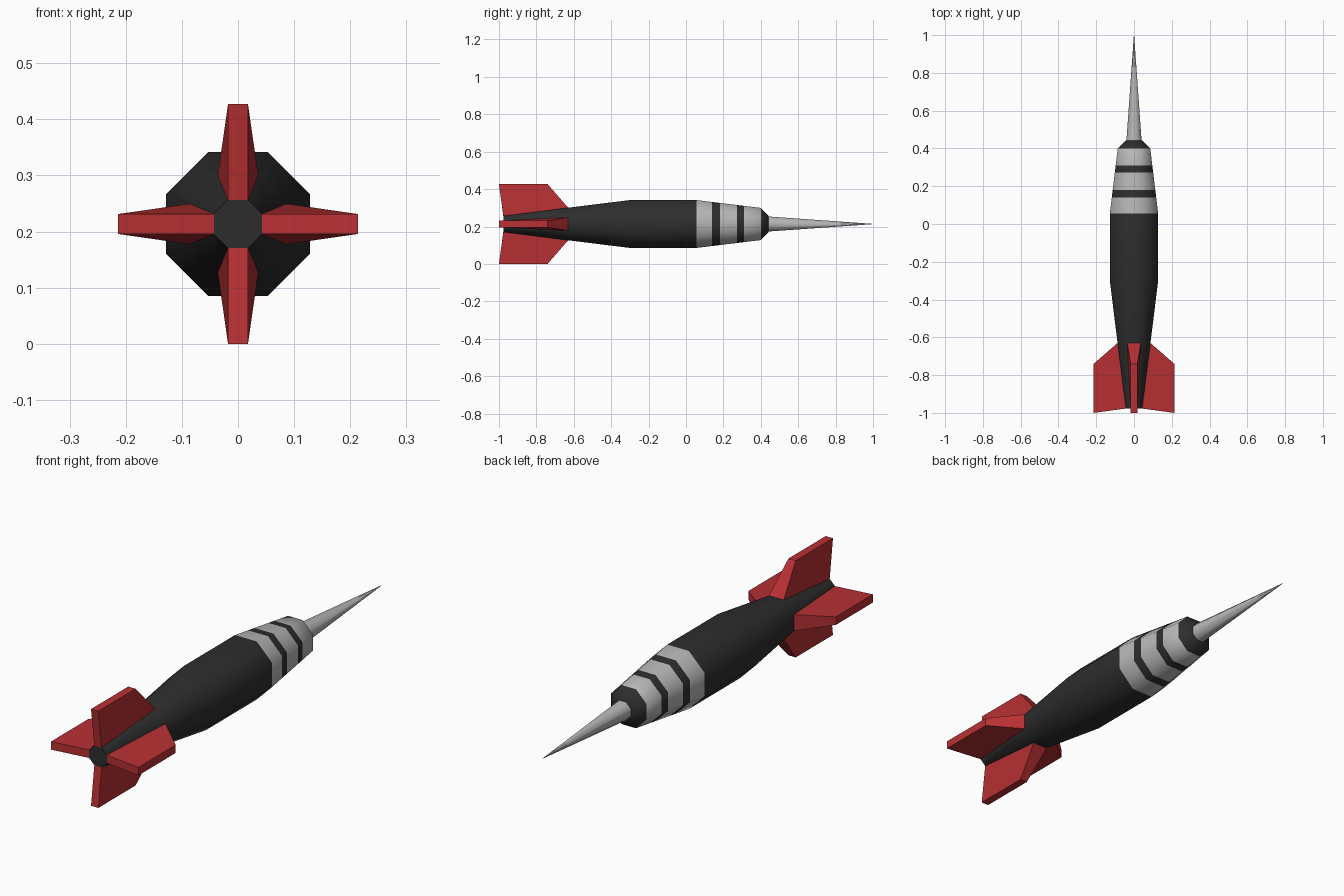
import bpy, bmesh, math
from mathutils import Matrix

if "Cube" in bpy.data.objects:
    bpy.data.objects.remove(bpy.data.objects["Cube"])

AXIS_Z = 0.2135
SIDES = 8


def material(name, rgb):
    m = bpy.data.materials.new(name)
    m.diffuse_color = (*rgb, 1)
    m.use_nodes = True
    m.node_tree.nodes["Principled BSDF"].inputs["Base Color"].default_value = m.diffuse_color
    return m


black = material("charcoal", (0.027, 0.027, 0.027))
silver = material("silver grey", (0.47, 0.47, 0.47))
red = material("fin red", (0.48, 0.03, 0.034))


def finish(name, bm, mats, angle):
    bmesh.ops.recalc_face_normals(bm, faces=bm.faces)
    bm.transform(Matrix.Translation((0, 0, AXIS_Z)))
    me = bpy.data.meshes.new(name)
    bm.to_mesh(me)
    bm.free()
    ob = bpy.data.objects.new(name, me)
    bpy.context.collection.objects.link(ob)
    for m in mats:
        me.materials.append(m)
    bpy.ops.object.select_all(action='DESELECT')
    ob.select_set(True)
    bpy.context.view_layer.objects.active = ob
    bpy.ops.object.shade_smooth_by_angle(angle=math.radians(angle))
    return ob


def lathe(name, profile, mats, slots, angle):
    """Octagonal rings along y; profile holds (y, apothem)."""
    bm = bmesh.new()
    rings = []
    for y, a in profile:
        r = a / math.cos(math.pi / SIDES)
        rings.append([bm.verts.new((r * math.cos((k + 0.5) * math.tau / SIDES), y,
                                    r * math.sin((k + 0.5) * math.tau / SIDES)))
                      for k in range(SIDES)])
    for i, (p, q) in enumerate(zip(rings, rings[1:])):
        for k in range(SIDES):
            n = (k + 1) % SIDES
            bm.faces.new((p[k], p[n], q[n], q[k])).material_index = slots[i]
    bm.faces.new(rings[0])
    bm.faces.new(rings[-1])
    return finish(name, bm, mats, angle)


def nose(y):
    # apothem of the tapering striped nose
    return 0.128 + (0.086 - 0.128) * (y - 0.055) / (0.40 - 0.055)


# Barrel with striped nose and collar
stripes = [0.055, 0.14, 0.181, 0.272, 0.31, 0.40]
profile = [(-0.977, 0.043), (-0.63, 0.087), (-0.30, 0.128)]
profile += [(y, nose(y)) for y in stripes] + [(0.442, 0.043)]
lathe("barrel", profile, [black, silver], [0, 0, 0, 1, 0, 1, 0, 1, 0], 50)

# Needle point
lathe("needle", [(0.43, 0.041), (0.442, 0.040), (1.0, 0.0008)], [silver], [0, 0], 50)

# Four fins flaring from the flat sides of the tail: (y, distance, half thickness)
outline = [(-0.977, 0.043, 0.0178), (-1.0, 0.2135, 0.0178),
           (-0.74, 0.2135, 0.0178), (-0.63, 0.087, 0.036)]
for i, side in enumerate(("right", "top", "left", "bottom")):
    bm = bmesh.new()
    up = [bm.verts.new((d, y, t)) for y, d, t in outline]
    dn = [bm.verts.new((d, y, -t)) for y, d, t in outline]
    bm.faces.new(up)
    bm.faces.new(dn[::-1])
    for k in range(3):
        bm.faces.new((up[k], dn[k], dn[k + 1], up[k + 1]))
    # root stays open against the barrel
    bm.transform(Matrix.Rotation(-i * math.pi / 2, 4, 'Y'))
    finish(side + "_fin", bm, [red], 30)
